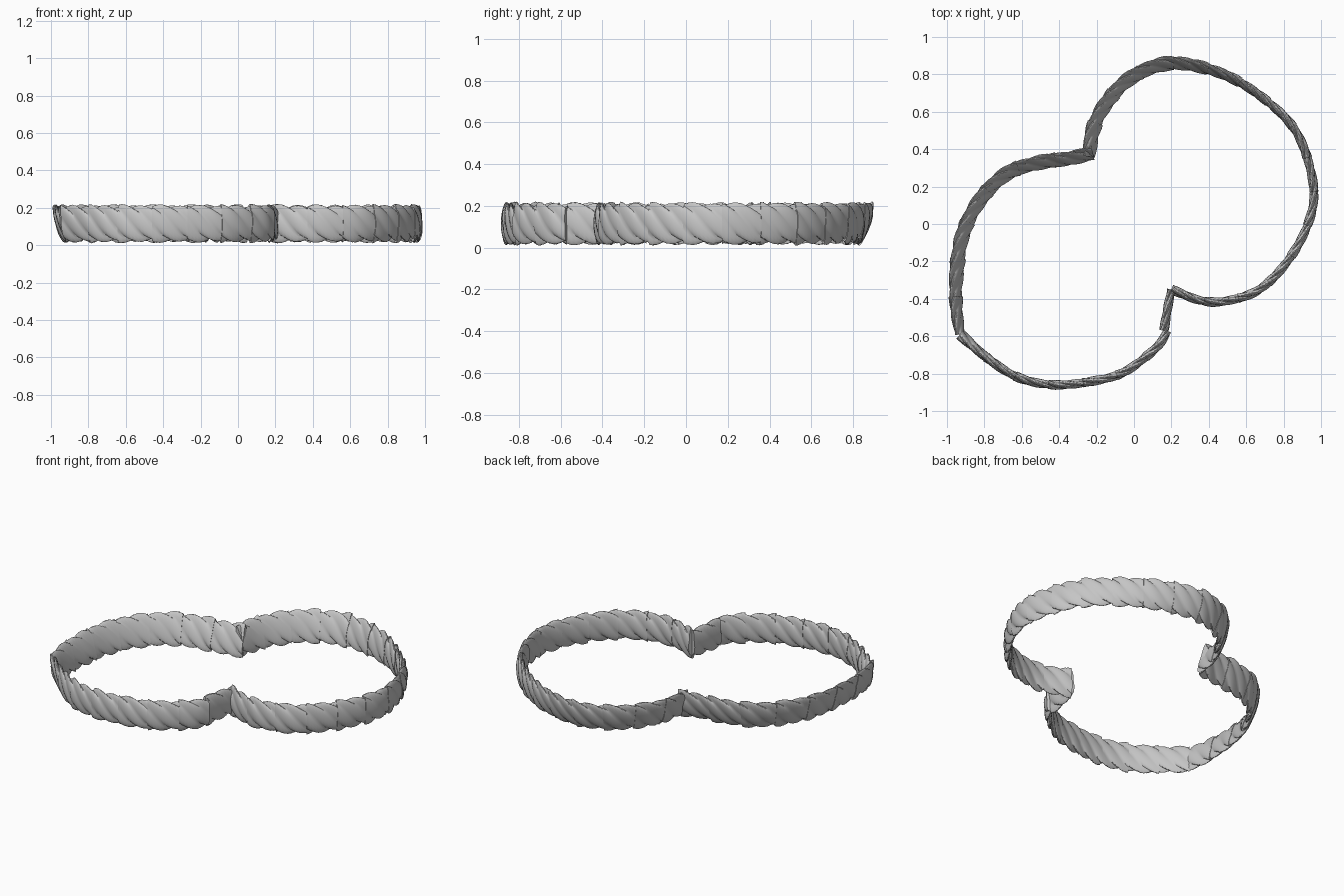
import bpy
import bmesh
import math
from mathutils import Vector

if "Cube" in bpy.data.objects:
    bpy.data.objects.remove(bpy.data.objects["Cube"])

grey = bpy.data.materials.new("rope grey")
grey.use_nodes = True
COLOUR = (0.56, 0.56, 0.56, 1)
grey.diffuse_color = COLOUR
grey.node_tree.nodes["Principled BSDF"].inputs["Base Color"].default_value = COLOUR

# Plan of the loop, as arcs that meet at sharp corners
ARCS = {
    "rope_upper_arc": [(-.24, .36), (-.22, .5), (-.16, .63), (-.02, .78), (.2, .86), (.48, .8), (.72, .65),
                       (.88, .47), (.96, .2), (.93, 0), (.82, -.2), (.67, -.35), (.5, -.41), (.36, -.41), (.2, -.35)],
    "rope_short_link": [(.2, -.35), (.18, -.45), (.16, -.57)],
    "rope_lower_arc": [(.18, -.57), (.12, -.66), (-.05, -.79), (-.22, -.84), (-.43, -.86), (-.62, -.82),
                       (-.78, -.72), (-.93, -.59)],
    "rope_side_arc": [(-.93, -.59), (-.95, -.45), (-.95, -.28), (-.92, -.07), (-.83, .12), (-.68, .27),
                      (-.5, .33), (-.35, .35), (-.22, .38)],
}
STRANDS, SIDES, PITCH = 4, 32, 0.42
HALF_WIDTH, HALF_HEIGHT, MIDDLE = 0.025, 0.099, 0.115


def smooth_path(points):
    """Catmull-Rom curve through the points, finely sampled."""
    p = [Vector(q) for q in points]
    p = [2 * p[0] - p[1]] + p + [2 * p[-1] - p[-2]]
    out = []
    for a, b, c, d in zip(p, p[1:], p[2:], p[3:]):
        for i in range(12):
            t = i / 12
            out.append(b + (c - a) * t / 2 + (2 * a - 5 * b + 4 * c - d) * t * t / 2
                       + (3 * b - a - 3 * c + d) * t ** 3 / 2)
    return out + [p[-2]]


def even_steps(path, count):
    """Resample a path to equal steps."""
    lengths = [0]
    for a, b in zip(path, path[1:]):
        lengths.append(lengths[-1] + (b - a).length)
    out, k = [], 0
    for i in range(count + 1):
        s = lengths[-1] * i / count
        while k < len(path) - 2 and lengths[k + 1] < s:
            k += 1
        f = (s - lengths[k]) / (lengths[k + 1] - lengths[k])
        out.append(path[k].lerp(path[k + 1], f))
    return out, lengths[-1]


def ring(bm, centre, tangent, turn, size):
    """One scalloped rope section, leaning outward on the back corner of the loop."""
    outward = Vector((-tangent.y, tangent.x))
    lean = 0.032 * min(1, max(0, (centre.y - centre.x + 0.1) / 0.8))
    verts = []
    for i in range(SIDES):
        a = math.tau * i / SIDES
        r = size * (0.76 + 0.24 * abs(math.cos(a * STRANDS / 2)))
        up = r * math.sin(a + turn)
        q = centre + outward * (HALF_WIDTH * r * math.cos(a + turn) + lean * up)
        verts.append(bm.verts.new((q.x, q.y, MIDDLE + HALF_HEIGHT * up)))
    return verts


def rope(name, points, start):
    """Twisted rope made of short flared lengths that overlap end to end."""
    path = smooth_path(points)
    length = sum((b - a).length for a, b in zip(path, path[1:]))
    pieces, steps = max(1, round(length / 0.19)), 10
    centres, length = even_steps(path, pieces * steps)
    bm = bmesh.new()
    for piece in range(pieces):
        rings = []
        for j in range(steps + 1):
            k = piece * steps + j
            tangent = (centres[min(k + 1, len(centres) - 1)] - centres[max(k - 1, 0)]).normalized()
            turn = math.tau * (start + length * k / (pieces * steps)) / PITCH
            rings.append(ring(bm, centres[k], tangent, turn, 0.95 + 0.12 * j / steps))
        for a, b in zip(rings, rings[1:]):
            for i in range(SIDES):
                n = (i + 1) % SIDES
                bm.faces.new((a[i], a[n], b[n], b[i]))
        bm.faces.new(rings[0])
        bm.faces.new(rings[-1])
    bmesh.ops.recalc_face_normals(bm, faces=bm.faces)
    mesh = bpy.data.meshes.new(name)
    bm.to_mesh(mesh)
    bm.free()
    mesh.materials.append(grey)
    obj = bpy.data.objects.new(name, mesh)
    bpy.context.collection.objects.link(obj)
    bpy.ops.object.select_all(action="DESELECT")
    obj.select_set(True)
    bpy.context.view_layer.objects.active = obj
    bpy.ops.object.shade_smooth_by_angle(angle=math.radians(35))
    return start + length


travelled = 0
for arc_name, arc_points in ARCS.items():
    travelled = rope(arc_name, arc_points, travelled)
